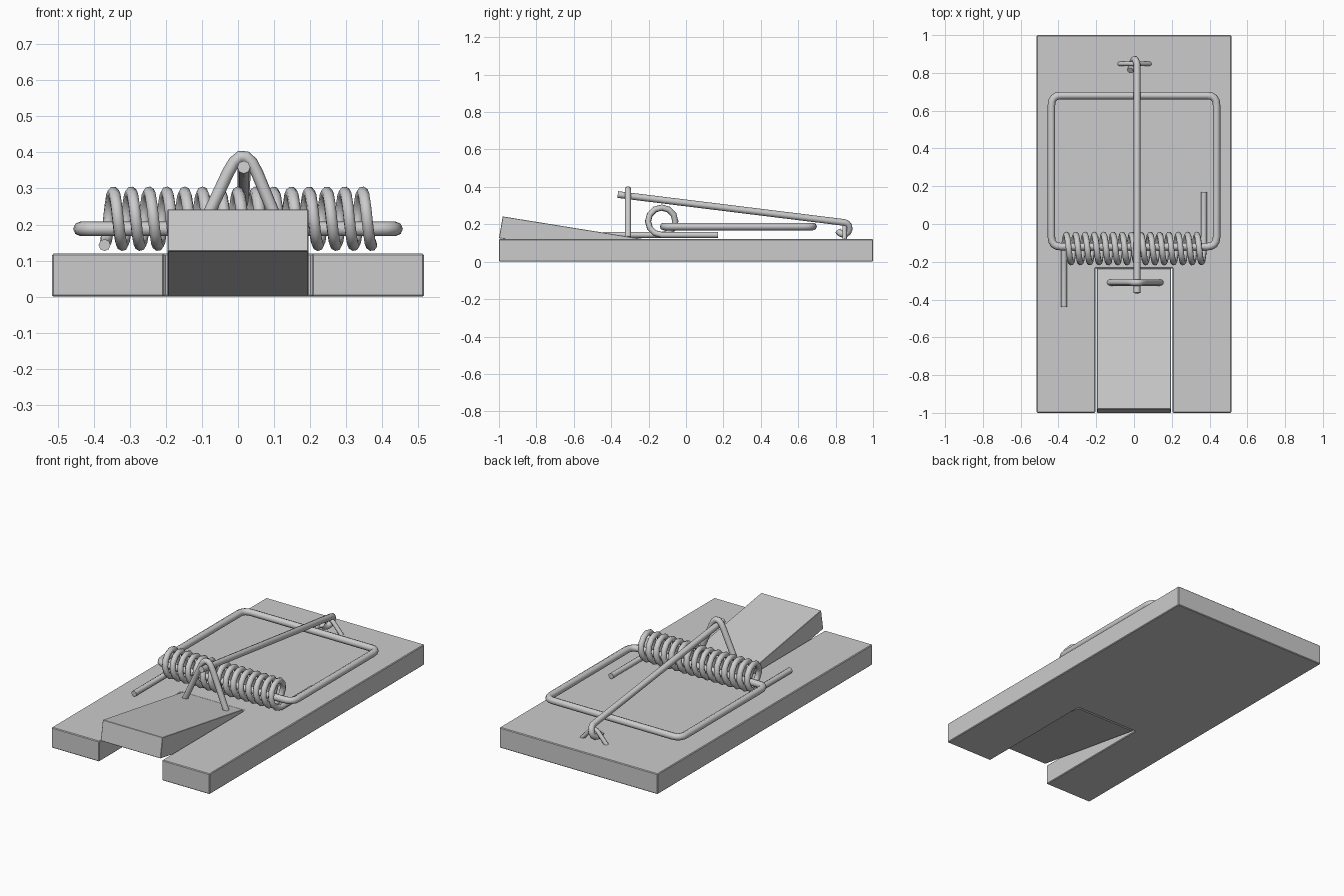
import bpy, bmesh
from math import sin, cos, pi, radians, atan2
from mathutils import Vector

if "Cube" in bpy.data.objects:
    bpy.data.objects.remove(bpy.data.objects["Cube"])


def prism(name, outline, direction, bevel):
    """Extrude a closed outline along a direction, with slightly eased edges."""
    bm = bmesh.new()
    face = bm.faces.new([bm.verts.new(p) for p in outline])
    ext = bmesh.ops.extrude_face_region(bm, geom=[face])
    verts = [g for g in ext["geom"] if isinstance(g, bmesh.types.BMVert)]
    bmesh.ops.translate(bm, verts=verts, vec=direction)
    bmesh.ops.recalc_face_normals(bm, faces=bm.faces)
    me = bpy.data.meshes.new(name)
    bm.to_mesh(me)
    bm.free()
    ob = bpy.data.objects.new(name, me)
    bpy.context.collection.objects.link(ob)
    mod = ob.modifiers.new("eased_edges", "BEVEL")
    mod.width, mod.segments = bevel, 1
    return ob


def fillet(points, radius, steps=4, closed=False):
    """Round the corners of a path with short quadratic arcs."""
    pts = [Vector(p) for p in points]
    n, out = len(pts), []
    for i, p in enumerate(pts):
        if not closed and i in (0, n - 1):
            out.append(p)
            continue
        a = p + (pts[i - 1] - p).normalized() * radius
        b = p + (pts[(i + 1) % n] - p).normalized() * radius
        for k in range(steps + 1):
            t = k / steps
            out.append(a * (1 - t) ** 2 + p * 2 * t * (1 - t) + b * t * t)
    return out


def wire(name, points, radius, closed=False):
    """Round wire following a path, turned into a mesh."""
    cu = bpy.data.curves.new(name, "CURVE")
    cu.dimensions = "3D"
    cu.bevel_depth, cu.bevel_resolution = radius, 2
    cu.use_fill_caps = True
    sp = cu.splines.new("POLY")
    sp.points.add(len(points) - 1)
    for sp_pt, p in zip(sp.points, points):
        sp_pt.co = (*p, 1)
    sp.use_cyclic_u = closed
    ob = bpy.data.objects.new(name, cu)
    bpy.context.collection.objects.link(ob)
    bpy.ops.object.select_all(action="DESELECT")
    ob.select_set(True)
    bpy.context.view_layer.objects.active = ob
    bpy.ops.object.convert(target="MESH")
    bpy.ops.object.shade_smooth_by_angle(angle=radians(50))
    return bpy.context.object


# Base board with a slot cut into the front
W, SLOT, HINGE, T = 0.515, 0.205, -0.235, 0.12
prism("base_board",
      [(-W, -1, 0), (-SLOT, -1, 0), (-SLOT, HINGE, 0), (SLOT, HINGE, 0),
       (SLOT, -1, 0), (W, -1, 0), (W, 1, 0), (-W, 1, 0)],
      (0, 0, T), 0.004)

# Raised pedal in the slot
prism("pedal",
      [(-0.195, HINGE, 0.122), (-0.195, -0.98, 0.242),
       (-0.195, -1.0, 0.126), (-0.195, HINGE - 0.01, 0.003)],
      (0.39, 0, 0), 0.002)

# Coil spring with a straight leg at each end
TURNS, SEG, CY, CZ, R = 15, 12, -0.13, 0.216, 0.073
coil = [(-0.37, -0.44, CZ - R)]
for i in range(TURNS * SEG + 1):
    a = 2 * pi * i / SEG
    coil.append((-0.37 + 0.74 * i / (TURNS * SEG), CY + R * sin(a), CZ - R * cos(a)))
coil.append((0.37, 0.17, CZ - R))
wire("spring", coil, 0.0165)

# Snap frame, running through the spring
FX, FZ = 0.437, 0.188
wire("snap_frame",
     fillet([(-FX, -0.12, FZ), (-FX, 0.68, FZ), (FX, 0.68, FZ), (FX, -0.12, FZ)],
            0.05, closed=True), 0.02, closed=True)

# Holding bar with a curled hook at the back
HX, HY, HZ, HR = 0.016, 0.842, 0.178, 0.032
bar = [(HX, -0.365, 0.359)]
tilt = atan2(0.145, 1.2)
for i in range(9):
    a = pi / 2 - tilt - i * radians(30)
    bar.append((HX - 0.036 * i / 8, HY + HR * cos(a), HZ + HR * sin(a)))
wire("holding_bar", bar, 0.018)

# Pointed staple holding the front of the bar
wire("front_staple",
     fillet([(-0.128, -0.31, 0.13), (0.015, -0.31, 0.435), (0.158 - 0.017, -0.31, 0.13)],
            0.1, 5), 0.017)

# Small staple anchoring the hook
wire("rear_staple",
     fillet([(-0.078, 0.848, 0.115), (0.003, 0.848, 0.205), (0.084, 0.848, 0.115)],
            0.04, 4), 0.012)
